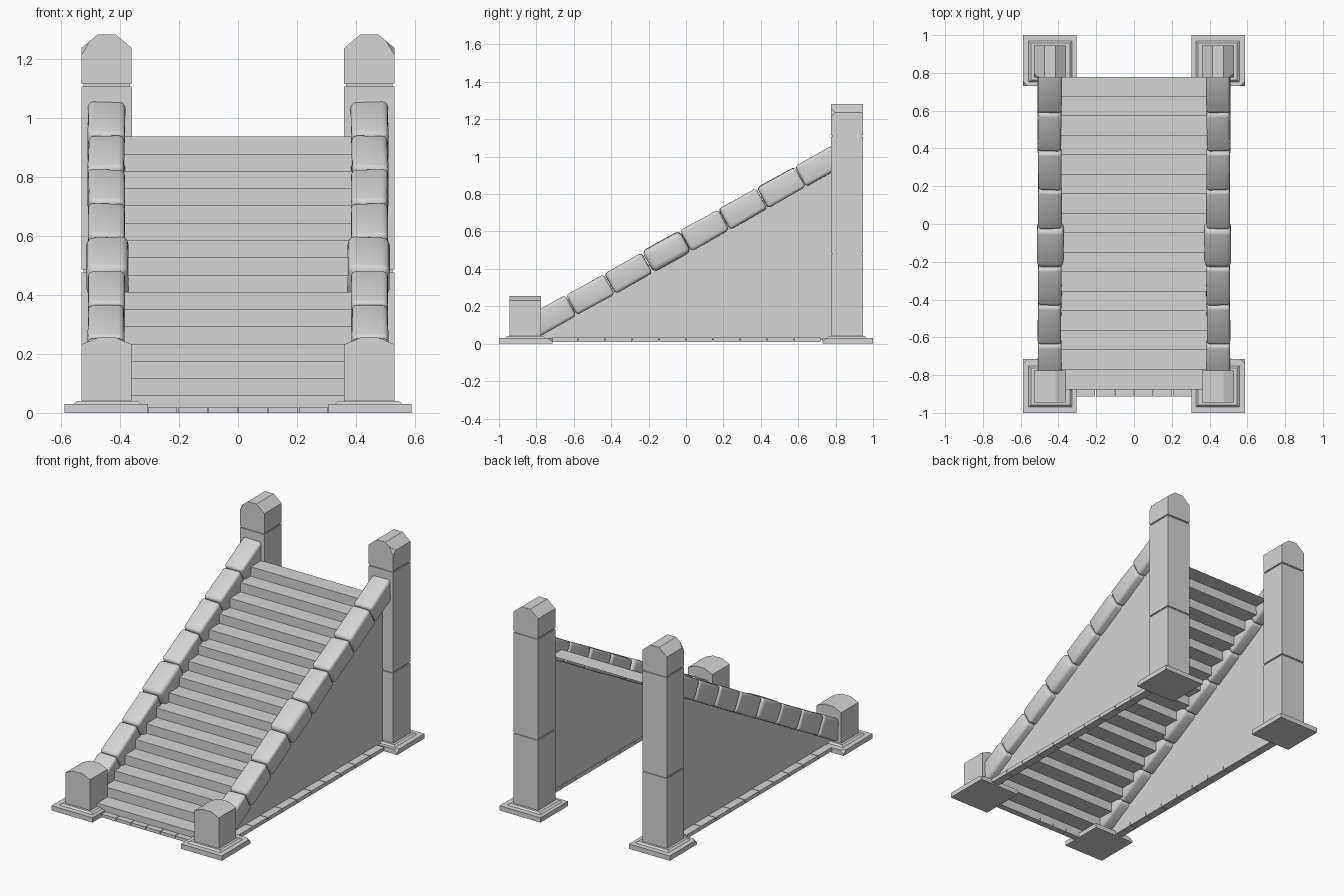
import bpy, bmesh, math, random
from mathutils import Vector, Matrix

random.seed(4)
if "Cube" in bpy.data.objects:
    bpy.data.objects.remove(bpy.data.objects["Cube"])

stone = bpy.data.materials.new("grey stone")
stone.use_nodes = True
GREY = (0.67, 0.67, 0.67, 1)
stone.diffuse_color = GREY
stone.node_tree.nodes["Principled BSDF"].inputs["Base Color"].default_value = GREY


def finish(name, bm, mirror=False, smooth=False):
    bmesh.ops.recalc_face_normals(bm, faces=bm.faces)
    mesh = bpy.data.meshes.new(name)
    bm.to_mesh(mesh)
    bm.free()
    mesh.materials.append(stone)
    obj = bpy.data.objects.new(name, mesh)
    bpy.context.collection.objects.link(obj)
    if mirror:
        obj.modifiers.new("Mirror", "MIRROR").use_mirror_merge = False
    if smooth:
        bpy.ops.object.select_all(action="DESELECT")
        obj.select_set(True)
        bpy.context.view_layer.objects.active = obj
        bpy.ops.object.shade_smooth_by_angle(angle=math.radians(50))
    return obj


def box(bm, x, y, z):
    """Box from (low, high) pairs."""
    size = Matrix.Diagonal((x[1] - x[0], y[1] - y[0], z[1] - z[0], 1))
    centre = Matrix.Translation((sum(x) / 2, sum(y) / 2, sum(z) / 2))
    return bmesh.ops.create_cube(bm, size=1, matrix=centre @ size)["verts"]


def extrude_profile(bm, points, depth):
    face = bm.faces.new([bm.verts.new(p) for p in points])
    new = bmesh.ops.extrude_face_region(bm, geom=[face])["geom"]
    moved = [v for v in new if isinstance(v, bmesh.types.BMVert)]
    bmesh.ops.translate(bm, verts=moved, vec=depth)


def chip(bm, point, normal):
    """Slice off a corner and close the cut."""
    geom = bm.verts[:] + bm.edges[:] + bm.faces[:]
    cut = bmesh.ops.bisect_plane(bm, geom=geom, plane_co=point, plane_no=normal,
                                 clear_outer=True)["geom_cut"]
    bmesh.ops.holes_fill(bm, edges=[e for e in cut if isinstance(e, bmesh.types.BMEdge)])


PX = (0.36, 0.53)
MID = sum(PX) / 2
BACK, FRONT = (0.775, 0.945), (-0.945, -0.775)


def ridged_cap(bm, y, low, shoulder, top):
    points = [(PX[0], low), (PX[1], low), (PX[1], shoulder), (MID + 0.03, top),
              (MID - 0.03, top), (PX[0], shoulder)]
    extrude_profile(bm, [(x, y[0], z) for x, z in points], (0, y[1] - y[0], 0))


# Rear posts: two shaft blocks with recessed joints
bm = bmesh.new()
for z in ((0.03, 0.476), (0.485, 1.106)):
    box(bm, PX, BACK, z)
for z in ((0.46, 0.5), (1.09, 1.13)):
    box(bm, (PX[0] + 0.006, PX[1] - 0.006), (BACK[0] + 0.006, BACK[1] - 0.006), z)
finish("rear_post", bm, mirror=True)

# Rear caps with a chipped outer corner
bm = bmesh.new()
ridged_cap(bm, BACK, 1.115, 1.237, 1.282)
chip(bm, (0.53, 0.775, 1.213), (0.75, -0.5, 0.45))
finish("rear_post_cap", bm, mirror=True)

# Front posts
bm = bmesh.new()
ridged_cap(bm, FRONT, 0.03, 0.232, 0.255)
finish("front_post", bm, mirror=True)

# Stepped plinths, with one chipped corner each
for name, y, post, corner_y, lean in (("rear_base", (0.73, 1.0), BACK, 0.73, -1),
                                      ("front_base", (-1.0, -0.715), FRONT, -0.715, 1)):
    bm = bmesh.new()
    box(bm, (0.305, 0.588), y, (0, 0.03))
    chip(bm, (0.588, corner_y, 0.012), (0.5, 0.5 * lean, 0.7))
    finish(name, bm, mirror=True)
    bm = bmesh.new()
    verts = box(bm, (0.325, 0.56), (post[0] - 0.025, post[1] + 0.025), (0.028, 0.04))
    for v in verts:
        if v.co.z > 0.035:
            v.co.x += 0.015 if v.co.x < MID else -0.015
            v.co.y += 0.012 if v.co.y < sum(post) / 2 else -0.012
    finish(name + "_step", bm, mirror=True)

# Stairs: an open folded sheet of treads and risers
STEPS, RUN, RISE = 16, 0.1034, 0.0585
path = [(-0.875, 0)]
for i in range(STEPS):
    y = -0.875 + i * RUN
    path += [(y, (i + 1) * RISE), (y + RUN, (i + 1) * RISE)]
bm = bmesh.new()
rows = [[bm.verts.new((x, y, z)) for x in (-0.395, 0.395)] for y, z in path]
for a, b in zip(rows, rows[1:]):
    bm.faces.new((a[0], a[1], b[1], b[0]))
finish("stairs", bm)

# Triangular side walls, set back under the railing
WALL = 0.457
bm = bmesh.new()
outline = [(-0.78, 0.02), (0.79, 0.02), (0.79, 0.98), (-0.78, 0.1)]
bm.faces.new([bm.verts.new((WALL, y, z)) for y, z in outline])
finish("side_wall", bm, mirror=True)

# Railing of eight rounded blocks along the slope
SLOPE = math.atan(0.561)
SPAN = 0.204
LENGTH = SPAN / math.cos(SLOPE) - 0.004
for i in range(8):
    bm = bmesh.new()
    bulge = 0.012 if i == 3 else 0
    verts = box(bm, (-0.062 - bulge, 0.062 + bulge * 0.4), (-LENGTH / 2, LENGTH / 2),
                (-0.062, 0.062 + bulge * 0.3))
    for v in verts:
        v.co += Vector([random.uniform(-0.003, 0.003) for _ in range(3)])
    bmesh.ops.bevel(bm, geom=bm.edges[:], offset=0.018 + bulge * 0.7, segments=3,
                    profile=0.5, affect="EDGES")
    y = -0.716 + i * SPAN
    place = Matrix.Translation((0.446, y, 0.115 + 0.561 * (y + 0.775)))
    bm.transform(place @ Matrix.Rotation(SLOPE, 4, "X"))
    finish(f"railing_block_{i + 1}", bm, mirror=True, smooth=True)

# Kerb slabs along the foot of the side walls
bm = bmesh.new()
for i in range(10):
    y = -0.72 + i * 0.144
    box(bm, (WALL - 0.002, 0.507), (y + 0.002, y + 0.142), (0.008, 0.032))
finish("side_kerb", bm, mirror=True)

# Kerb slabs in front of the first step
bm = bmesh.new()
for i in range(6):
    x = -0.306 + i * 0.102
    box(bm, (x + 0.002, x + 0.1), (-0.912, -0.872), (0, 0.02))
finish("front_kerb", bm)
